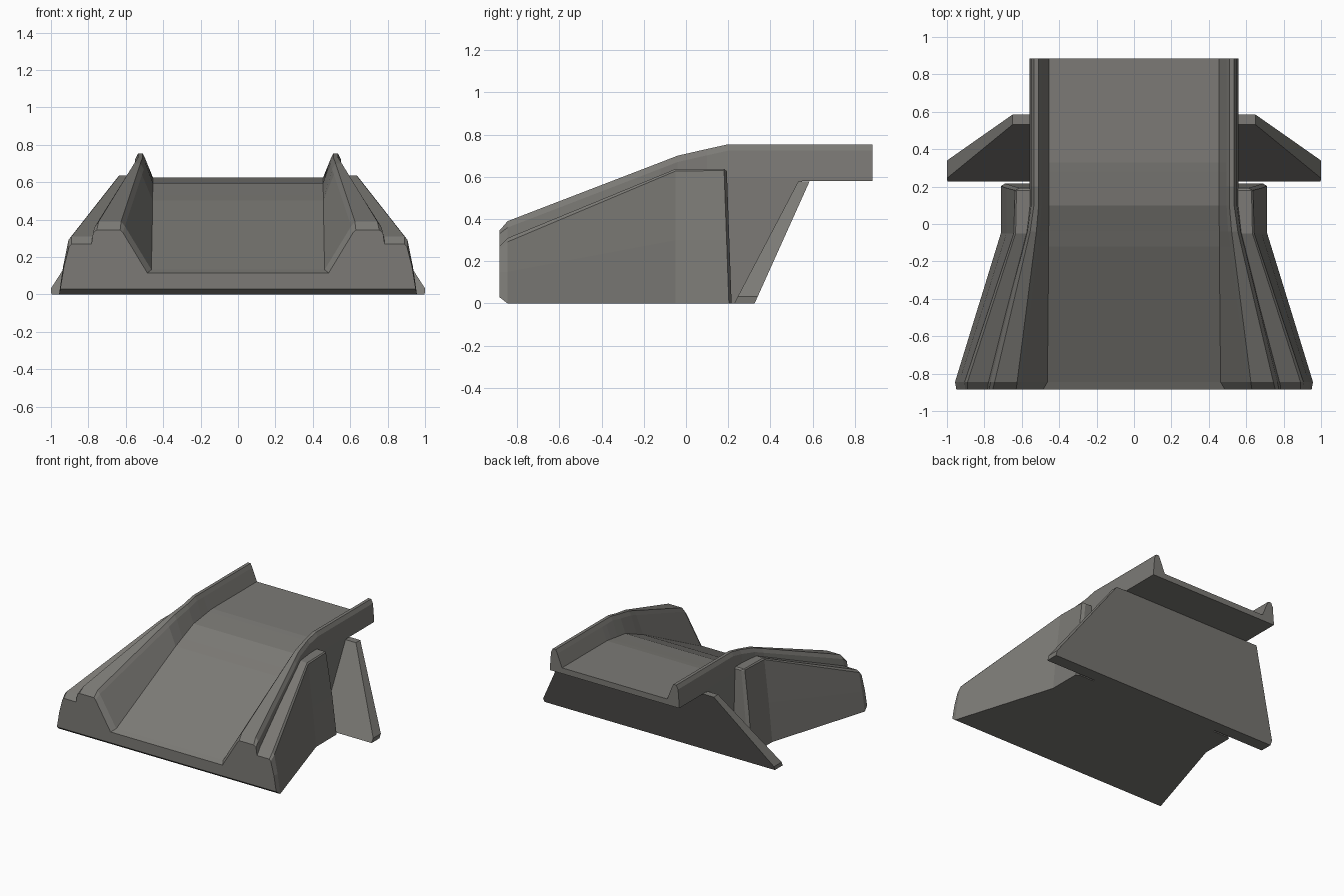
import bpy, bmesh

if "Cube" in bpy.data.objects:
    bpy.data.objects.remove(bpy.data.objects["Cube"])

stone = bpy.data.materials.new("dark warm grey")
stone.diffuse_color = (0.2, 0.195, 0.18, 1)
stone.use_nodes = True
stone.node_tree.nodes["Principled BSDF"].inputs["Base Color"].default_value = stone.diffuse_color


def loft(name, rings):
    """Skin a list of equal-length closed rings and cap both ends."""
    bm = bmesh.new()
    vs = [[bm.verts.new(p) for p in r] for r in rings]
    n = len(rings[0])
    for a, b in zip(vs, vs[1:]):
        for i in range(n):
            j = (i + 1) % n
            bm.faces.new((a[i], a[j], b[j], b[i]))
    bm.faces.new(vs[0])
    bm.faces.new(vs[-1])
    bmesh.ops.recalc_face_normals(bm, faces=bm.faces)
    me = bpy.data.meshes.new(name)
    bm.to_mesh(me)
    bm.free()
    me.materials.append(stone)
    ob = bpy.data.objects.new(name, me)
    bpy.context.collection.objects.link(ob)
    return ob


def mirrored_ring(y, half):
    return [(x, y, z) for x, z in half] + [(-x, y, z) for x, z in reversed(half)]


# Ramp deck with side rails: deck edge, rail inner edge, crest, outer edge, foot
front = [(.485, .115), (.615, .33), (.63, .345), (.755, .345), (.775, .33), (.785, .26)]
lip = [(.463, .132), (.605, .365), (.625, .39), (.745, .39), (.767, .36), (.785, .28)]
knee = [(.456, .535), (.503, .67), (.522, .70), (.555, .70), (.57, .67), (.575, .6)]
# the deck bends a little before the rail does
bend = [tuple(a + (b - a) * .9 for a, b in zip(p, q)) for p, q in zip(lip, knee)]
bend[0] = (.456, .502)


def rail(deck_z, top):
    return [(.455, deck_z), (.495, top - .03), (.51, top), (.535, top),
            (.55, top - .03), (.56, .6)]


sections = [(-.884, front, .03), (-.845, lip, 0), (-.12, bend, 0), (-.04, knee, 0),
            (.10, rail(.595, .732), 0), (.20, rail(.608, .754), 0),
            (.28, rail(.619, .754), 0), (.33, rail(.625, .754), .12),
            (.55, rail(.625, .754), .58), (.884, rail(.625, .754), .58)]
loft("ramp_deck", [mirrored_ring(y, p + [(p[-1][0], zb)]) for y, p, zb in sections])

# Flared side buttresses with a ledge below the rail and a leaning rear end
butt = [(-.884, .70, .03, [(.89, .27), (.903, .255), (.93, .15), (.95, .03)]),
        (-.845, .70, 0, [(.89, .31), (.906, .292), (.935, .15), (.957, 0)]),
        (-.05, .53, 0, [(.633, .637), (.643, .627), (.682, .3), (.712, 0)]),
        (.18, .53, 0, [(.628, .637), (.636, .63), (.682, .3), (.712, 0)]),
        (.193, .53, 0, [(.61, .627), (.615, .62), (.655, .3), (.69, 0)])]
for side, s in (("right", 1), ("left", -1)):
    loft(side + "_buttress",
         [[(s * x, y + (.023 * (1 - z / .637) if y > 0 else 0), z)
           for x, z in [(xi, zb), (xi, p[0][1])] + p]
          for y, xi, zb, p in butt])

# Leaning wing wall under the raised end
half = [(.998, 0), (1.0, .032), (.65, .577)]
rings = []
for y0, slope in ((.228, .525), (.325, .45)):
    rings.append([(x, y0 + slope * z, z) for x, _, z in mirrored_ring(0, half)])
loft("wing_wall", rings)
